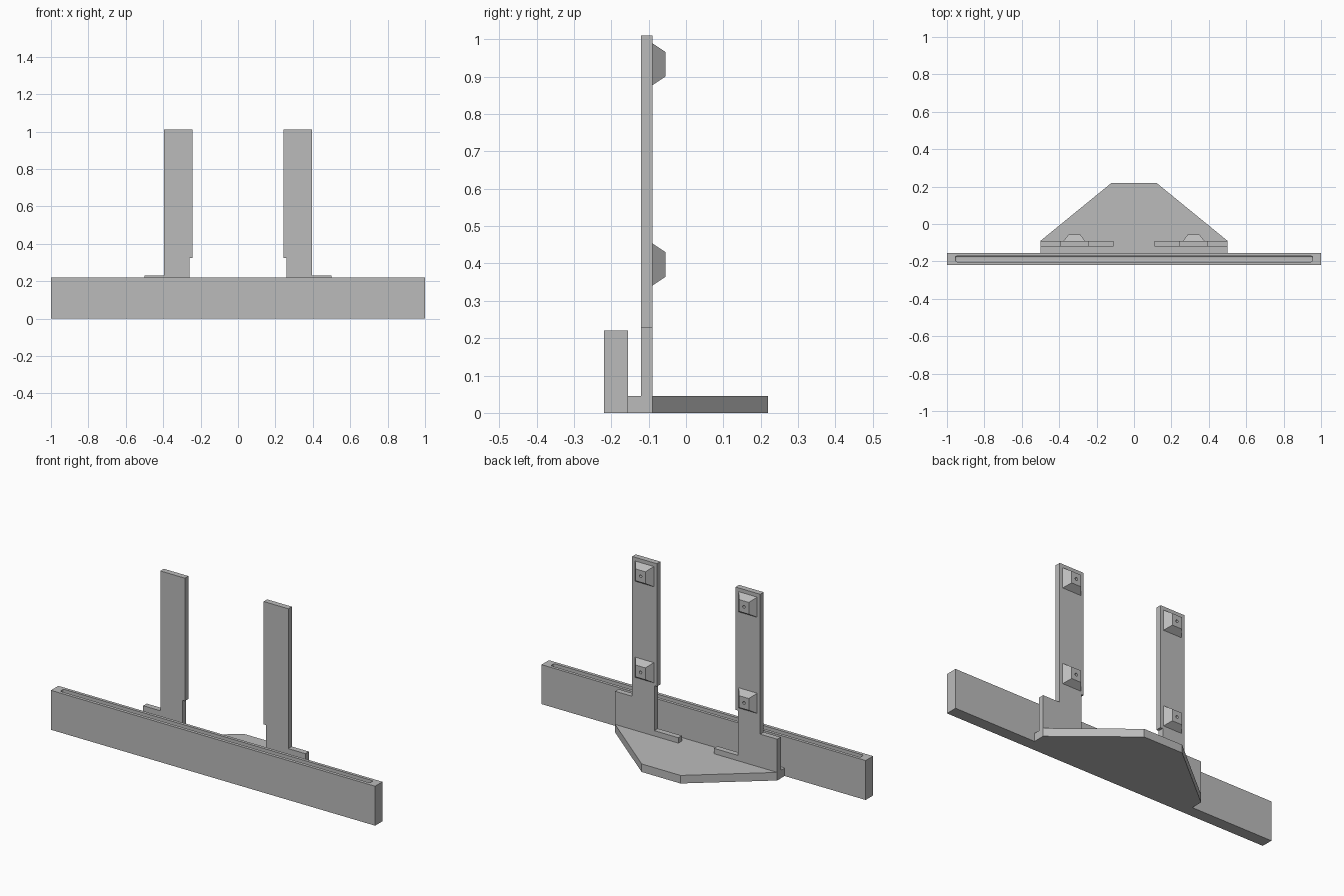
import bpy, bmesh
from mathutils import Vector

cube = bpy.data.objects.get("Cube")
if cube:
    bpy.data.objects.remove(cube, do_unlink=True)

GREY = (0.5, 0.5, 0.5, 1)
mat = bpy.data.materials.new("matte grey")
mat.use_nodes = True
mat.diffuse_color = GREY
mat.node_tree.nodes["Principled BSDF"].inputs["Base Color"].default_value = GREY


def finish(name, bm):
    """Turn a bmesh into a named grey object."""
    bmesh.ops.recalc_face_normals(bm, faces=bm.faces[:])
    mesh = bpy.data.meshes.new(name)
    bm.to_mesh(mesh)
    bm.free()
    mesh.materials.append(mat)
    obj = bpy.data.objects.new(name, mesh)
    bpy.context.collection.objects.link(obj)
    return obj


def prism(name, points, direction):
    """Extrude a closed outline along a direction."""
    bm = bmesh.new()
    face = bm.faces.new([bm.verts.new(p) for p in points])
    out = bmesh.ops.extrude_face_region(bm, geom=[face], use_keep_orig=True)
    verts = [g for g in out["geom"] if isinstance(g, bmesh.types.BMVert)]
    bmesh.ops.translate(bm, vec=Vector(direction), verts=verts)
    return finish(name, bm)


def box(name, x0, x1, y0, y1, z0, z1):
    return prism(name, [(x0, y0, z0), (x1, y0, z0), (x1, y1, z0), (x0, y1, z0)],
                 (0, 0, z1 - z0))


def cut(obj, cutter):
    cutter.hide_render = True
    cutter.hide_viewport = True
    cutter.display_type = 'WIRE'
    mod = obj.modifiers.new("cut", 'BOOLEAN')
    mod.operation = 'DIFFERENCE'
    mod.solver = 'EXACT'
    mod.object = cutter


# Front bar with a long slot along its top
bar = box("front_bar", -1, 1, -0.22, -0.155, 0, 0.22)
slot = box("slot_cutter", -0.955, 0.955, -0.202, -0.172, 0.1, 0.3)
bevel = slot.modifiers.new("rounded ends", 'BEVEL')
bevel.width = 0.008
bevel.segments = 3
cut(bar, slot)

# Base plate tapering toward the back
half = [(0.5, -0.155), (0.5, -0.09), (0.12, 0.22)]
outline = half + [(-x, y) for x, y in reversed(half)]
prism("base_plate", [(x, y, 0) for x, y in outline], (0, 0, 0.045))

# Upright outline: wide outer foot, low inner toe, notched post
POST = [(0.11, 0.04), (0.5, 0.04), (0.5, 0.23), (0.395, 0.23), (0.395, 1.01),
        (0.243, 1.01), (0.243, 0.325), (0.258, 0.325), (0.258, 0.075), (0.11, 0.075)]


def pad(name, cx, cz):
    """Tapered square pad on the back of a post, with a small screw hole."""
    bm = bmesh.new()
    rings = []
    for y, wx, wz in ((-0.091, 0.058, 0.057), (-0.055, 0.03, 0.033)):
        rings.append([bm.verts.new((cx + sx * wx, y, cz + sz * wz))
                      for sx, sz in ((-1, -1), (1, -1), (1, 1), (-1, 1))])
    for ring in rings:
        bm.faces.new(ring)
    for i in range(4):
        j = (i + 1) % 4
        bm.faces.new((rings[0][i], rings[0][j], rings[1][j], rings[1][i]))
    obj = finish(name, bm)
    bpy.ops.mesh.primitive_cylinder_add(vertices=16, radius=0.008, depth=0.05,
                                        location=(cx, -0.055, cz),
                                        rotation=(1.5708, 0, 0))
    hole = bpy.context.object
    hole.name = name + "_hole_cutter"
    hole.data.materials.append(mat)
    cut(obj, hole)


# Mirrored uprights, each with two pads
for side, s in (("left", 1), ("right", -1)):
    prism(side + "_upright", [(s * x, -0.121, z) for x, z in POST], (0, 0.031, 0))
    for level, z in (("lower", 0.397), ("upper", 0.933)):
        pad(f"{side}_{level}_pad", s * 0.319, z)
